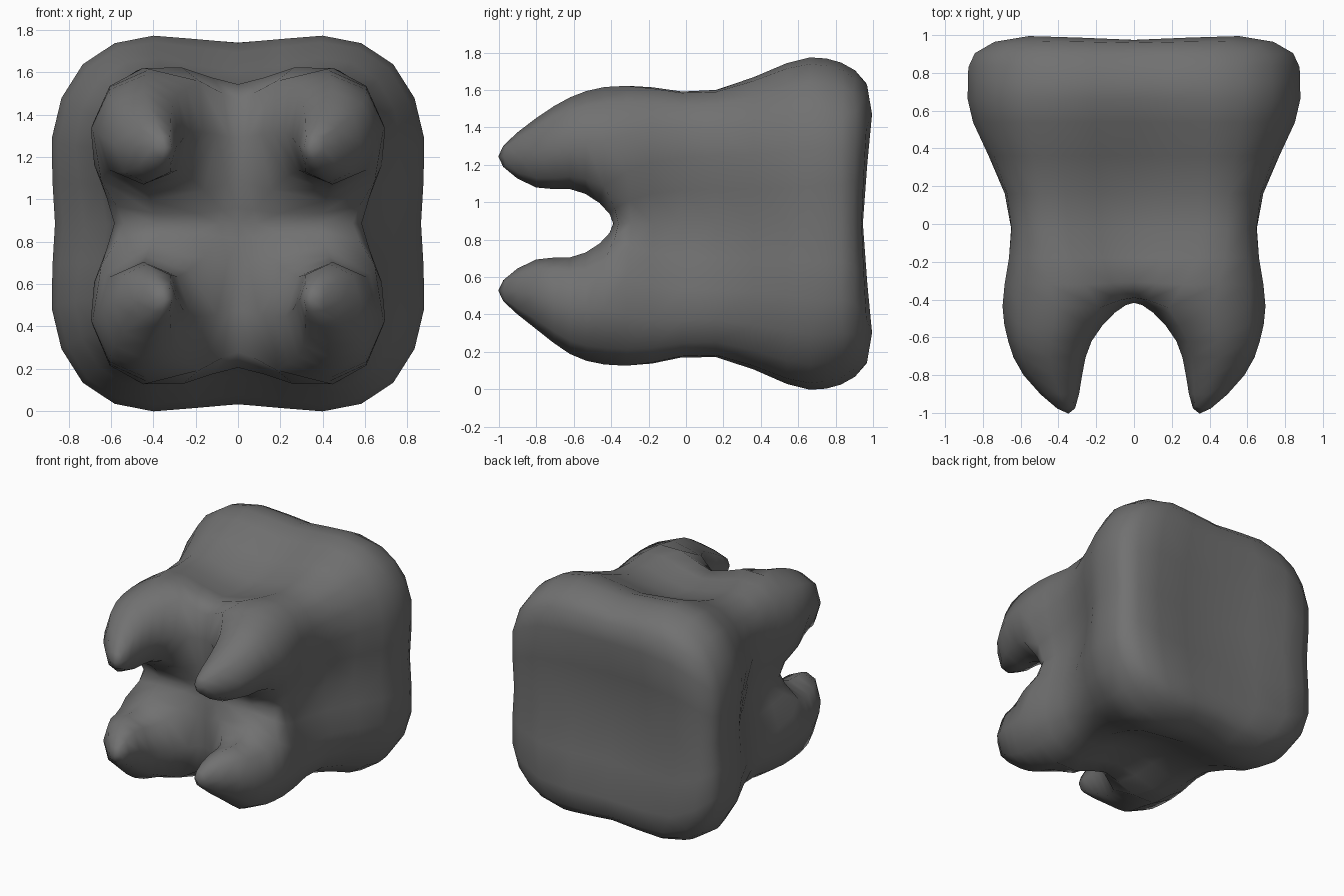
import bpy, bmesh
from mathutils import Vector

if "Cube" in bpy.data.objects:
    bpy.data.objects.remove(bpy.data.objects["Cube"])

CZ = 0.886  # height of the tooth axis

# One quadrant of each crown/neck ring:
# y, side middle x, side lobe (x, z), corner (x, z), top lobe (x, z), top middle z
RINGS = [
    (0.90, 0.83, 0.845, 0.42, 0.71, 0.705, 0.40, 0.82, 0.79),
    (0.75, 0.863, 0.878, 0.41, 0.73, 0.745, 0.40, 0.882, 0.855),
    (0.54, 0.83, 0.855, 0.38, 0.715, 0.735, 0.39, 0.86, 0.81),
    (0.16, 0.62, 0.685, 0.36, 0.605, 0.63, 0.36, 0.715, 0.635),
    (-0.18, 0.57, 0.66, 0.33, 0.60, 0.645, 0.33, 0.73, 0.645),
]
# Root sections: y, centre (x, z), half size (x, z)
ROOTS = [
    (-0.62, 0.445, 0.43, 0.16, 0.178),
    (-0.80, 0.43, 0.378, 0.115, 0.138),
    (-0.965, 0.365, 0.36, 0.04, 0.048),
]


def ring(y, m, sx, sz, cx, cz, tx, tz, n):
    return [(m, y, 0), (sx, y, sz), (cx, y, cz), (tx, y, tz), (0, y, n)]


def strip(a, b, closed=False):
    n = len(a)
    return [(a[i], a[(i + 1) % n], b[(i + 1) % n], b[i])
            for i in range(n if closed else n - 1)]


faces = []
rings = [ring(*r) for r in RINGS]

# Edge ring between the root bases
edge = [(0.54, -0.36, 0), (0.65, -0.44, 0.20), (0.61, -0.43, 0.645),
        (0.18, -0.445, 0.675), (0, -0.39, 0.59)]
rings.append(edge)
for a, b in zip(rings, rings[1:]):
    faces += strip(a, b)

# Dished chewing surface at the back
m, s, c, t, n = rings[0]
o, p, q, r = (0, 0.89, 0), (0.57, 0.943, 0), (0.56, 1.0, 0.59), (0, 0.975, 0.60)
faces += [(o, p, q, r), (p, m, s, q), (q, s, c, t), (r, q, t, n)]

# Hollow between the roots at the front
m, s, c, t, n = edge
o, p, q, r = (0, -0.385, 0), (0.22, -0.39, 0), (0.155, -0.45, 0.155), (0, -0.41, 0.20)
faces += [(o, p, q, r), (p, m, s, q), (r, q, t, n)]

# Root growing from the open corner
last = [q, s, c, t]
for y, x, z, hx, hz in ROOTS:
    sec = [(x - hx, y, z - hz), (x + hx, y, z - hz), (x + hx, y, z + hz), (x - hx, y, z + hz)]
    faces += strip(last, sec, True)
    last = sec
faces.append(tuple(last))


def place(co, mx, mz):
    x, y, z = co
    if mz < 0 and -0.7 < y < 0 and z > 0.5:  # lower roots bulge a little more
        z += 0.02
    return (mx * x, y, CZ + mz * z)


# Mirror the quadrant into a closed cage
bm = bmesh.new()
for mx in (1, -1):
    for mz in (1, -1):
        for f in faces:
            bm.faces.new([bm.verts.new(place(co, mx, mz)) for co in f])
bmesh.ops.remove_doubles(bm, verts=bm.verts[:], dist=0.0005)
bmesh.ops.recalc_face_normals(bm, faces=bm.faces[:])
mesh = bpy.data.meshes.new("tooth")
bm.to_mesh(mesh)
bm.free()
tooth = bpy.data.objects.new("tooth", mesh)
bpy.context.collection.objects.link(tooth)
for poly in mesh.polygons:
    poly.use_smooth = True

# Dark grey material
mat = bpy.data.materials.new("dark_grey")
mat.diffuse_color = (0.165, 0.165, 0.165, 1)
mat.use_nodes = True
mat.node_tree.nodes["Principled BSDF"].inputs["Base Color"].default_value = mat.diffuse_color
mesh.materials.append(mat)

sub = tooth.modifiers.new("smooth", 'SUBSURF')
sub.levels = sub.render_levels = 1

# Push the cage outward until the smoothed surface meets the measured points
target = [v.co.copy() for v in mesh.vertices]
for _ in range(6):
    mesh.update()
    bpy.context.view_layer.update()
    ev = tooth.evaluated_get(bpy.context.evaluated_depsgraph_get())
    done = [Vector(ev.data.vertices[i].co) for i in range(len(target))]
    for v, want, got in zip(mesh.vertices, target, done):
        v.co += 0.8 * (want - got)
    tooth.update_tag()
mesh.update()
